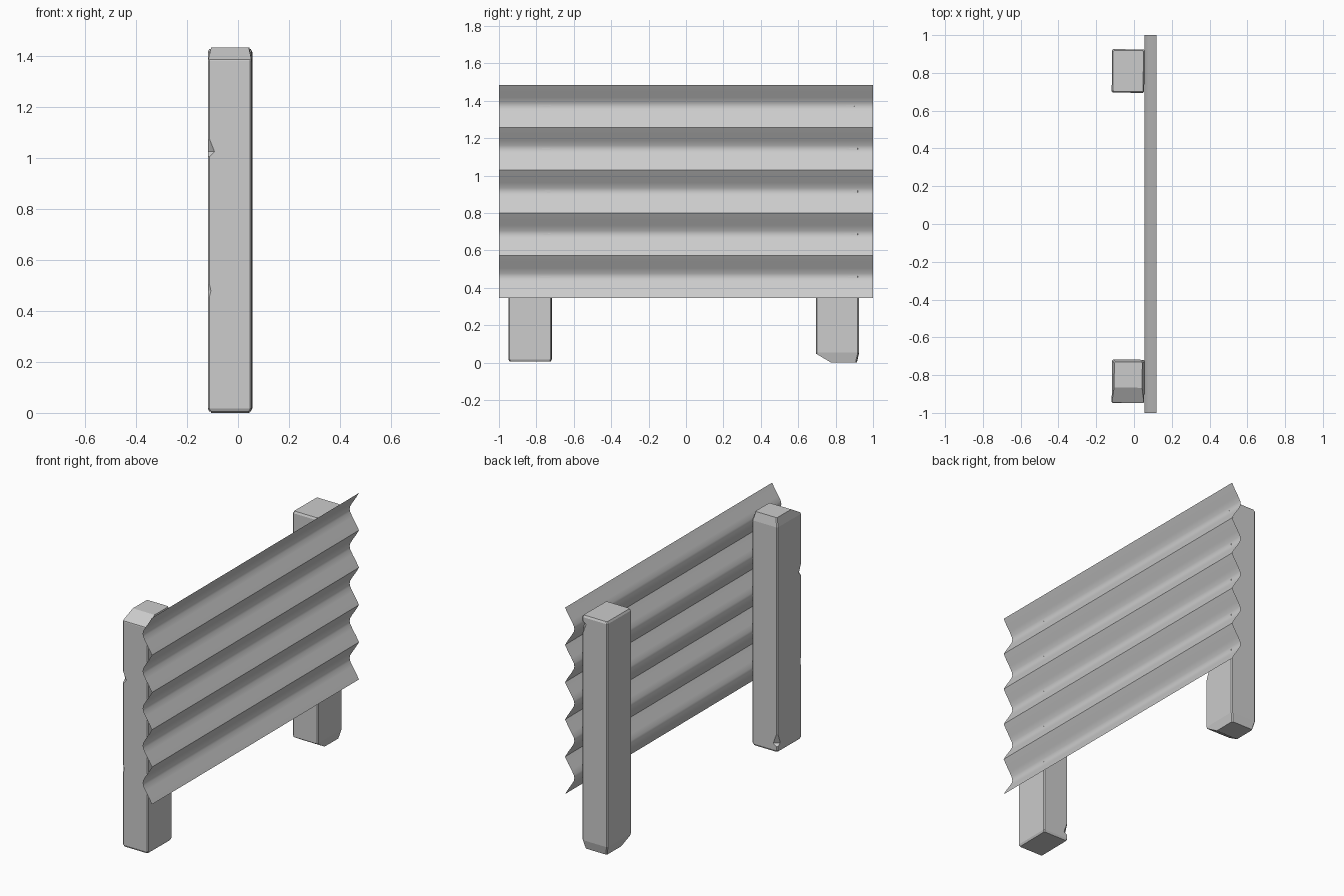
import bpy, bmesh, math
from mathutils import Vector

if "Cube" in bpy.data.objects:
    bpy.data.objects.remove(bpy.data.objects["Cube"])


def finish(name, bm, angle):
    bmesh.ops.recalc_face_normals(bm, faces=bm.faces[:])
    mesh = bpy.data.meshes.new(name)
    bm.to_mesh(mesh)
    bm.free()
    obj = bpy.data.objects.new(name, mesh)
    bpy.context.collection.objects.link(obj)
    bpy.ops.object.select_all(action='DESELECT')
    obj.select_set(True)
    bpy.context.view_layer.objects.active = obj
    if angle:
        bpy.ops.object.shade_smooth_by_angle(angle=math.radians(angle))
    return obj


# Corrugated sheet: sharp outer ridges, rounded inner valleys, no thickness
def make_sheet():
    wave = [(0, .118), (.15, .098), (.3, .075), (.42, .059), (.5, .055),
            (.58, .059), (.7, .075), (.85, .098)]
    z0, pitch, count = .345, .228, 5
    profile = [(x, z0 + (i + t) * pitch) for i in range(count) for t, x in wave]
    profile.append((.118, z0 + count * pitch))
    bm = bmesh.new()
    rows = [[bm.verts.new((x, y, z)) for y in (-1, 1)] for x, z in profile]
    for a, b in zip(rows, rows[1:]):
        bm.faces.new((a[0], a[1], b[1], b[0]))
    finish("corrugated_sheet", bm, 35)


# Timber post: stacked rings with a chamfer per corner; big chamfers are chips
def make_post(name, location, flipped):
    hx, hy, height = .086, .115, 1.428
    e = .006
    # z, inset, chamfers at corners (-x-y, +x-y, +x+y, -x+y)
    rings = [
        (0, .006, (e, e, e, e)),
        (.012, 0, (e, e, e, e)),
        (.035, 0, (e, e, e, e)),
        (.05, 0, (e, e, e, .028)),
        (.11, 0, (e, e, e, e)),
        (.45, 0, (e, e, e, e)),
        (.475, 0, (.012, e, e, e)),
        (.50, 0, (e, e, e, e)),
        (1.00, 0, (e, e, e, e)),
        (1.02, 0, (.026, e, e, e)),
        (1.07, 0, (e, e, e, e)),
        (1.375, 0, (e, e, e, e)),
        (height, .012, (e, e, e, e)),
    ]
    bm = bmesh.new()
    loops = []
    for z, inset, c in rings:
        x, y = hx - inset, hy - inset
        pts = [(-x, -y + c[0]), (-x + c[0], -y), (x - c[1], -y), (x, -y + c[1]),
               (x, y - c[2]), (x - c[2], y), (-x + c[3], y), (-x, y - c[3])]
        loops.append([bm.verts.new((px, py, z)) for px, py in pts])
    for a, b in zip(loops, loops[1:]):
        for i in range(8):
            j = (i + 1) % 8
            bm.faces.new((a[i], a[j], b[j], b[i]))
    bm.faces.new(loops[0][::-1])
    bm.faces.new(loops[-1])
    # Sloping cut across one end
    cut = bmesh.ops.bisect_plane(
        bm, geom=bm.verts[:] + bm.edges[:] + bm.faces[:],
        plane_co=Vector((0, -hy, 1.38)), plane_no=Vector((0, -.05, .085)).normalized(),
        clear_outer=True)
    edges = [g for g in cut['geom_cut'] if isinstance(g, bmesh.types.BMEdge)]
    bmesh.ops.contextual_create(bm, geom=edges)
    # The second post is the same timber stood on its other end
    if flipped:
        for v in bm.verts:
            v.co.x, v.co.z = -v.co.x, height - v.co.z
    obj = finish(name, bm, 0)
    obj.location = location
    obj.rotation_euler.z = math.radians(-.6)


make_sheet()
make_post("front_post", (-.031, -.833, .005), False)
make_post("back_post", (-.031, .81, 0), True)
